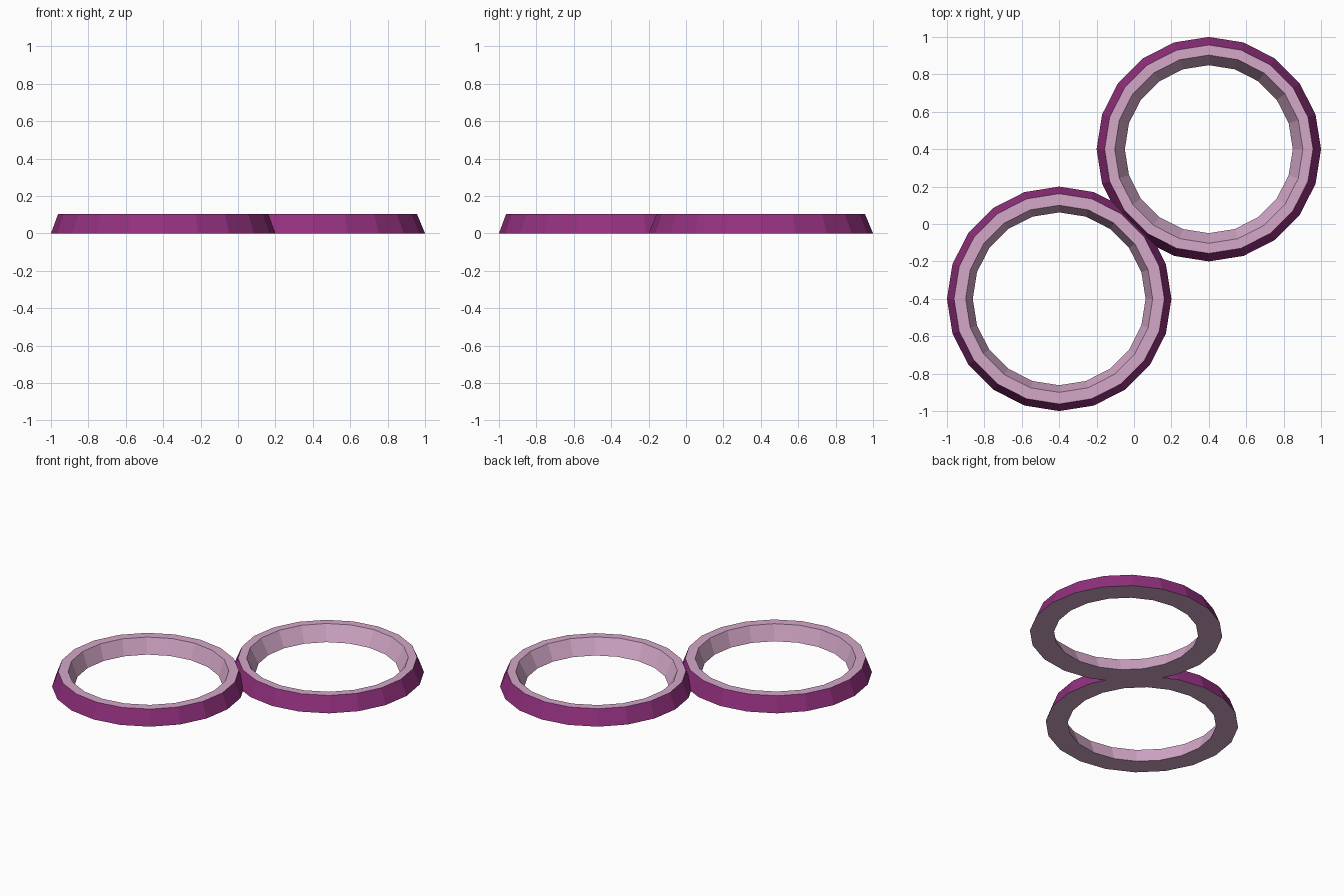
import bpy, bmesh, math

if "Cube" in bpy.data.objects:
    bpy.data.objects.remove(bpy.data.objects["Cube"])

SIDES = 20
HEIGHT = 0.103


def material(name, rgb):
    m = bpy.data.materials.new(name)
    m.diffuse_color = (*rgb, 1.0)
    m.use_nodes = True
    m.node_tree.nodes["Principled BSDF"].inputs["Base Color"].default_value = m.diffuse_color
    return m


purple = material("plum purple", (0.29, 0.03, 0.21))
pink = material("dusty pink", (0.66, 0.39, 0.58))


def ring(name, x, y, top_outer, top_inner, base_inner):
    """Bevelled ring: lathe a four-point profile around z."""
    profile = [(0.6, 0), (top_outer, HEIGHT), (top_inner, HEIGHT), (base_inner, 0)]
    bm = bmesh.new()
    loops = []
    for r, z in profile:
        loops.append([bm.verts.new((r * math.cos(a), r * math.sin(a), z))
                      for a in (2 * math.pi * i / SIDES for i in range(SIDES))])
    for k in range(4):
        a, b = loops[k], loops[(k + 1) % 4]
        for i in range(SIDES):
            j = (i + 1) % SIDES
            f = bm.faces.new((a[i], a[j], b[j], b[i]))
            f.material_index = 0 if k == 0 else 1  # only the outer wall is purple
    bmesh.ops.recalc_face_normals(bm, faces=bm.faces[:])
    mesh = bpy.data.meshes.new(name)
    bm.to_mesh(mesh)
    bm.free()
    mesh.materials.append(purple)
    mesh.materials.append(pink)
    obj = bpy.data.objects.new(name, mesh)
    obj.location = (x, y, 0)
    bpy.context.collection.objects.link(obj)


# Two touching rings on the diagonal
ring("front_left_ring", -0.4, -0.4, 0.562, 0.5, 0.462)
ring("back_right_ring", 0.4, 0.4, 0.557, 0.503, 0.449)
